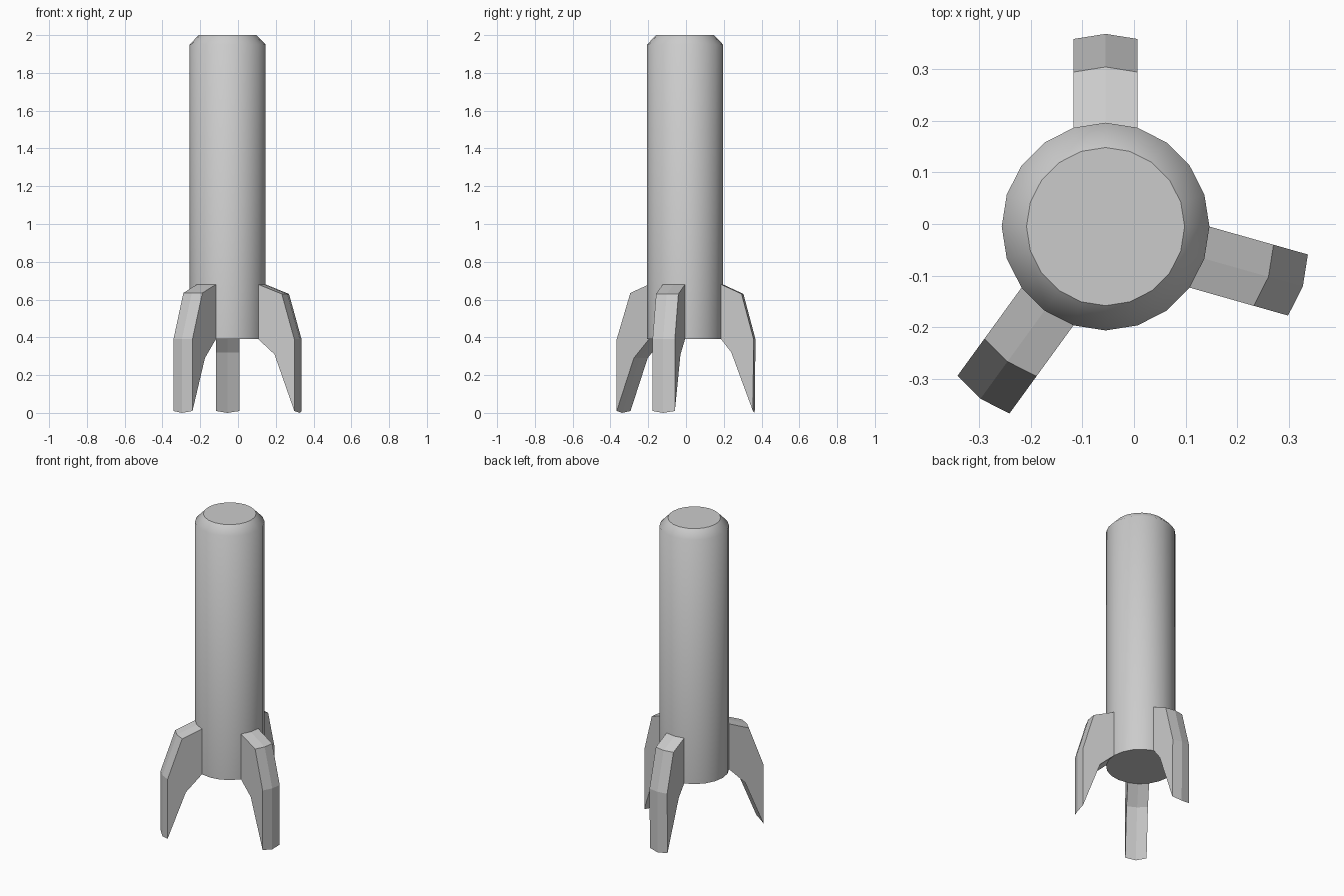
import bpy, bmesh
from math import cos, sin, radians
from mathutils import Vector

if "Cube" in bpy.data.objects:
    bpy.data.objects.remove(bpy.data.objects["Cube"])

CX, CY, R, SIDES = -0.055, -0.005, 0.201, 20


def finish(bm, name):
    bmesh.ops.recalc_face_normals(bm, faces=bm.faces)
    mesh = bpy.data.meshes.new(name)
    bm.to_mesh(mesh)
    bm.free()
    obj = bpy.data.objects.new(name, mesh)
    bpy.context.collection.objects.link(obj)
    return obj


# Body: 20-sided tube with a smooth chamfered top and flat caps
bm = bmesh.new()
rings = []
for r, z in [(R, 0.39), (R, 1.95), (0.153, 2.0)]:
    rings.append([bm.verts.new((CX + r * cos(radians(18 * i)),
                                CY + r * sin(radians(18 * i)), z)) for i in range(SIDES)])
for lo, hi in zip(rings, rings[1:]):
    for i in range(SIDES):
        j = (i + 1) % SIDES
        bm.faces.new((lo[i], lo[j], hi[j], hi[i])).smooth = True
bm.faces.new(rings[0])
bm.faces.new(rings[-1])
finish(bm, "body")


# Fin: swept out of two neighbouring body facets, ending in a sharp foot
def fin(name, angle, shoulder, elbow, tip, under, shear=0.0):
    a = radians(angle)
    out = Vector((cos(a), sin(a), 0))
    side = Vector((-sin(a), cos(a), 0))
    root = R * cos(radians(18))
    half = R * sin(radians(18))
    profile = [(root, 0.68), shoulder, elbow, tip, under, (root, 0.39)]
    bm = bmesh.new()
    rows = []
    for k, (r, z) in enumerate(profile):
        row = []
        for s in (-1, 0, 1):
            bulge = 0 if s else R - root
            p = out * (r + bulge) + side * (s * half + shear * (r - root))
            dz = -0.01 if k == 3 and s == 0 else 0
            row.append(bm.verts.new((CX + p.x, CY + p.y, z + dz)))
        rows.append(row)
    for p, q in zip(rows, rows[1:]):
        for i in (0, 1):
            bm.faces.new((p[i], p[i + 1], q[i + 1], q[i]))
    for i in (0, 2):
        for quad in ((0, 1, 4, 5), (1, 2, 3, 4)):
            bm.faces.new([rows[k][i] for k in quad])
    finish(bm, name)


fin("fin_back", 90, (0.299, 0.63), (0.363, 0.39), (0.359, 0.01), (0.245, 0.32))
fin("fin_right", -18, (0.32, 0.63), (0.389, 0.39), (0.389, 0.01), (0.28, 0.31), 0.038)
fin("fin_left", 234, (0.313, 0.635), (0.402, 0.39), (0.402, 0.01), (0.29, 0.29))
